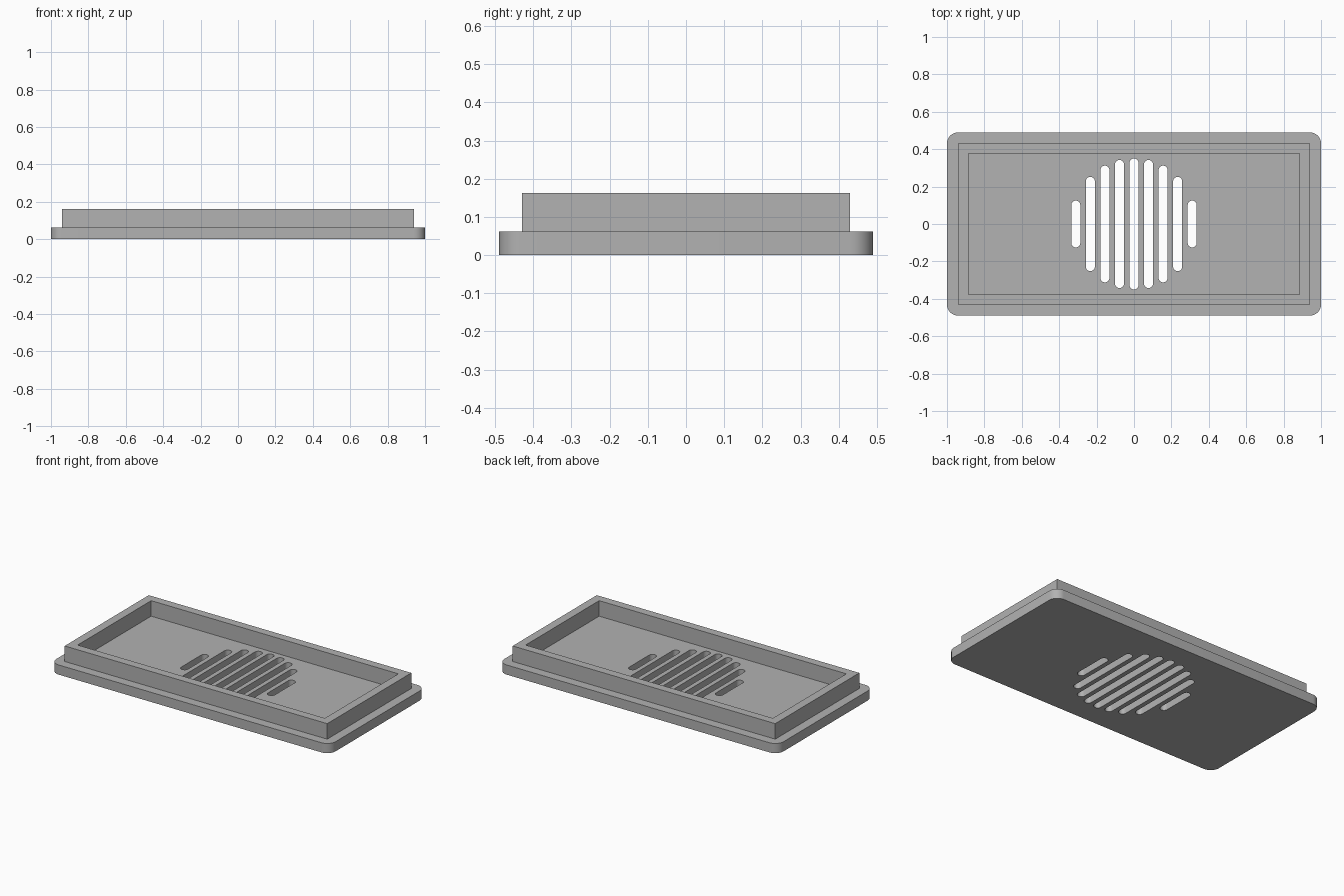
import bpy
import bmesh
from math import pi, cos, sin, radians

cube = bpy.data.objects.get("Cube")
if cube:
    bpy.data.objects.remove(cube, do_unlink=True)

grey = bpy.data.materials.new("plain grey")
grey.use_nodes = True
GREY = (0.445, 0.445, 0.445, 1)
grey.diffuse_color = GREY
grey.node_tree.nodes["Principled BSDF"].inputs["Base Color"].default_value = GREY


def rounded_rect(half_x, half_y, radius=0, cx=0, steps=8):
    """Outline of a rectangle, with round corners if a radius is given."""
    if not radius:
        return [(cx + sx * half_x, sy * half_y)
                for sx, sy in ((1, 1), (-1, 1), (-1, -1), (1, -1))]
    points = []
    for corner, (sx, sy) in enumerate(((1, 1), (-1, 1), (-1, -1), (1, -1))):
        for i in range(steps + 1):
            a = (corner + i / steps) * pi / 2
            points.append((cx + sx * (half_x - radius) + radius * cos(a),
                           sy * (half_y - radius) + radius * sin(a)))
    return points


def extruded(name, outlines, bottom, top):
    """Solid from a filled outline with holes, between two heights."""
    curve = bpy.data.curves.new(name, "CURVE")
    curve.dimensions = "2D"
    curve.fill_mode = "BOTH"
    curve.extrude = (top - bottom) / 2
    for outline in outlines:
        spline = curve.splines.new("POLY")
        spline.points.add(len(outline) - 1)
        for point, (x, y) in zip(spline.points, outline):
            point.co = (x, y, 0, 1)
        spline.use_cyclic_u = True
    obj = bpy.data.objects.new(name, curve)
    bpy.context.collection.objects.link(obj)
    bpy.ops.object.select_all(action="DESELECT")
    obj.select_set(True)
    bpy.context.view_layer.objects.active = obj
    bpy.ops.object.convert(target="MESH")
    obj = bpy.context.object

    # Weld the caps to the sides and stand the part at its height
    bm = bmesh.new()
    bm.from_mesh(obj.data)
    bmesh.ops.remove_doubles(bm, verts=bm.verts, dist=0.0001)
    bmesh.ops.translate(bm, verts=bm.verts, vec=(0, 0, (top + bottom) / 2))
    bmesh.ops.dissolve_limit(bm, angle_limit=radians(1),
                             verts=bm.verts, edges=bm.edges)
    bmesh.ops.recalc_face_normals(bm, faces=bm.faces)
    bm.to_mesh(obj.data)
    bm.free()
    obj.data.materials.clear()
    obj.data.materials.append(grey)
    bpy.ops.object.shade_smooth_by_angle(angle=radians(30))
    return obj


PLATE_TOP, RIM_TOP = 0.0625, 0.163

# Base plate pierced by a round grille of slots
SLOT_PITCH, SLOT_HALF_WIDTH = 0.0778, 0.024
slots = []
for i, half_length in enumerate((0.35, 0.342, 0.312, 0.252, 0.125)):
    for side in ((1, -1) if i else (1,)):
        slots.append(rounded_rect(SLOT_HALF_WIDTH, half_length,
                                  SLOT_HALF_WIDTH * 0.98, side * i * SLOT_PITCH))
extruded("base_plate", [rounded_rect(1, 0.49, 0.06)] + slots, 0, PLATE_TOP)

# Raised rectangular rim
extruded("raised_rim", [rounded_rect(0.94, 0.43), rounded_rect(0.885, 0.376)],
         PLATE_TOP, RIM_TOP)
